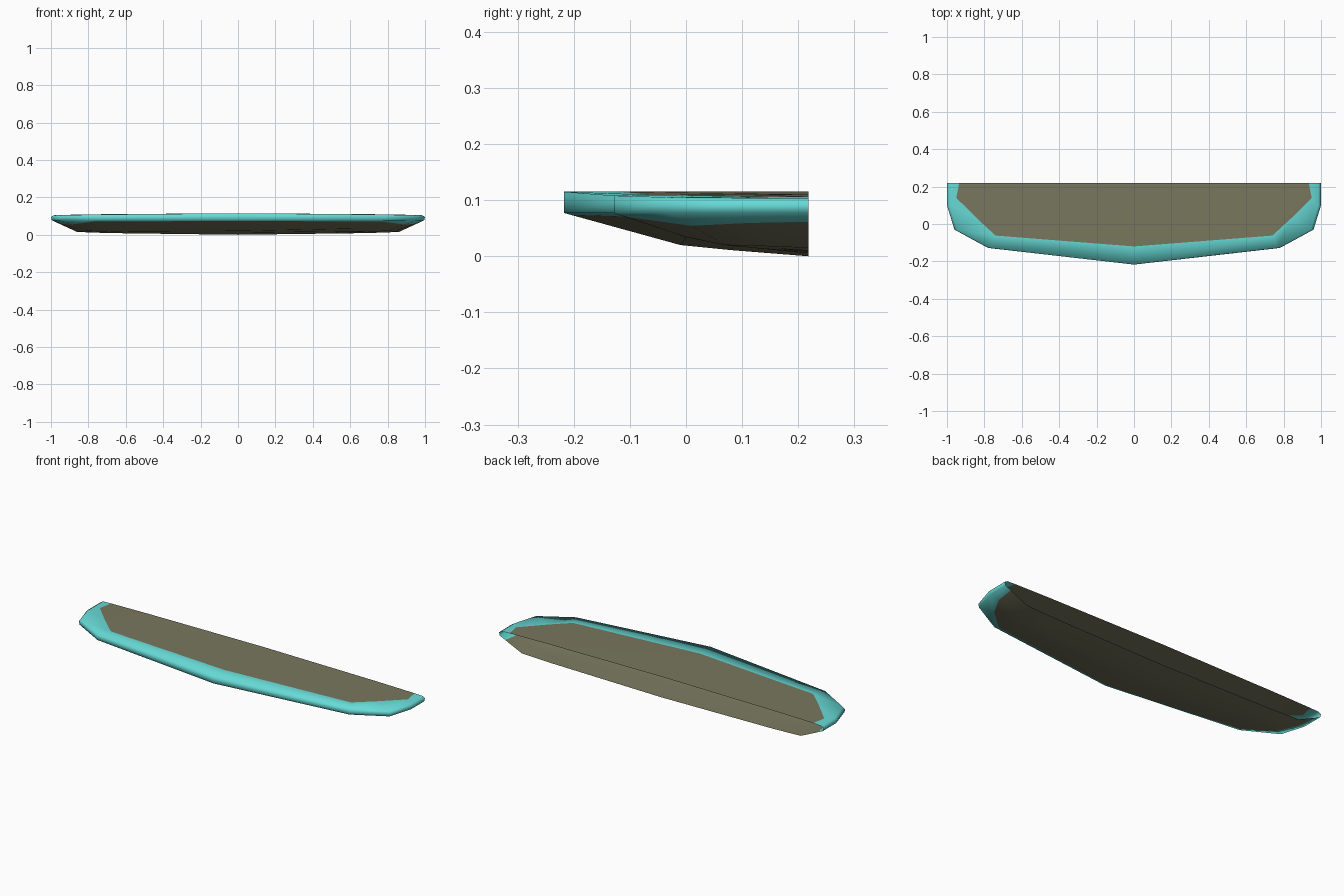
import bpy, bmesh

if "Cube" in bpy.data.objects:
    bpy.data.objects.remove(bpy.data.objects["Cube"])

def material(name, rgb):
    m = bpy.data.materials.new(name)
    m.diffuse_color = (*rgb, 1)
    m.use_nodes = True
    m.node_tree.nodes["Principled BSDF"].inputs["Base Color"].default_value = m.diffuse_color
    return m

teal = material("teal_rim", (0.135, 0.70, 0.67))
olive = material("olive_panel", (0.19, 0.185, 0.112))

# half outline of the rim, from the rear corner to the nose
outline = [(1, .218), (1, .10), (.96, -.03), (.78, -.128), (0, -.217)]
rim_top = [.104, .104, .105, .108, .115]

def crown(x):
    return .115 - .010 * x * x

# nested half sections: top surface, over the rim, then the underside
top_back = [(x, .218, crown(x)) for x in (.935, .90, .80, .70, 0)]
top_edge = [(x, y, crown(x)) for x, y in
            [(.935, .218), (.95, .14), (.84, .03), (.74, -.062), (0, -.12)]]
rim_upper = [(x * .985, y, z) for (x, y), z in zip(outline, rim_top)]
rim_mid = [(x, y, .095) for x, y in outline]
rim_lower = [(x * .995, y, .077) for x, y in outline]
keel = [(.86, .218, .015), (.84, .14, .018), (.80, .07, .02), (.70, 0, .034), (0, -.01, .02)]
blend = (.25, .3, .4, .15, .06)
under_edge = [tuple(a + (b - a) * t for a, b in zip(p, q))
              for p, q, t in zip(rim_lower, keel, blend)]
belly = [(.72, .218, .01), (.70, .16, .014), (.65, .12, .015), (.58, .085, .018), (0, .08, .011)]
belly_back = [(x, .218, .013 * x) for x in (.70, .62, .52, .40, 0)]

rows = [top_back, top_edge, rim_upper, rim_mid, rim_lower,
        under_edge, keel, belly, belly_back]
colours = [1, 0, 0, 0, 0, 1, 1, 1]

# open-backed shell, each half section mirrored in x
bm = bmesh.new()
grid = []
for row in rows:
    full = row + [(-x, y, z) for x, y, z in reversed(row[:-1])]
    grid.append([bm.verts.new(p) for p in full])
for a, b, c in zip(grid, grid[1:], colours):
    for i in range(len(a) - 1):
        f = bm.faces.new((a[i], a[i + 1], b[i + 1], b[i]))
        f.material_index = c
        f.smooth = True
bmesh.ops.remove_doubles(bm, verts=bm.verts, dist=.0005)
bm.normal_update()
# make the top surface face upwards
if sum(f.normal.z * f.calc_area() for f in bm.faces if f.calc_center_median().z > .105) < 0:
    bmesh.ops.reverse_faces(bm, faces=bm.faces)

mesh = bpy.data.meshes.new("nose_shell")
bm.to_mesh(mesh)
bm.free()
mesh.materials.append(teal)
mesh.materials.append(olive)
shell = bpy.data.objects.new("nose_shell", mesh)
bpy.context.collection.objects.link(shell)
